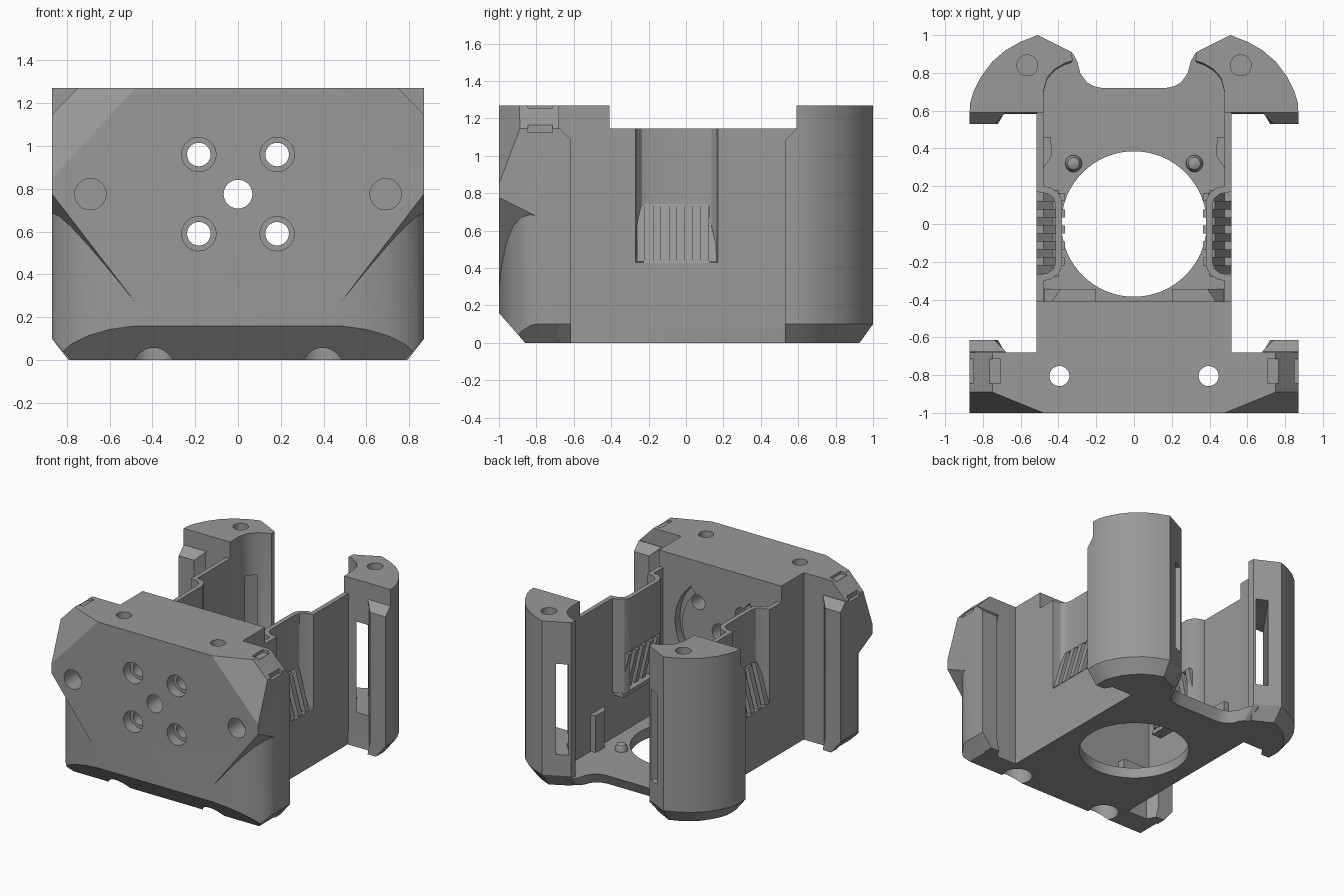
import bpy, bmesh, math
from mathutils import Vector

if "Cube" in bpy.data.objects:
    bpy.data.objects.remove(bpy.data.objects["Cube"])

grey = bpy.data.materials.new("mid grey")
grey.diffuse_color = (0.32, 0.32, 0.32, 1)
grey.use_nodes = True
grey.node_tree.nodes["Principled BSDF"].inputs["Base Color"].default_value = grey.diffuse_color


def make(name, bm):
    bmesh.ops.recalc_face_normals(bm, faces=bm.faces)
    mesh = bpy.data.meshes.new(name)
    bm.to_mesh(mesh)
    bm.free()
    ob = bpy.data.objects.new(name, mesh)
    bpy.context.collection.objects.link(ob)
    mesh.materials.append(grey)
    return ob


def loft(name, layers, s=1):
    """Stack outlines: each layer is a list of (x, y, z); s=-1 mirrors in x."""
    bm = bmesh.new()
    rings = [[bm.verts.new((s * x, y, z)) for x, y, z in layer] for layer in layers]
    n = len(rings[0])
    for a, b in zip(rings, rings[1:]):
        for i in range(n):
            j = (i + 1) % n
            bm.faces.new((a[i], a[j], b[j], b[i]))
    bm.faces.new(rings[0])
    bm.faces.new(rings[-1])
    return make(name, bm)


def at(pts, z):
    return [(x, y, z) for x, y in pts]


def prism(name, pts, z0, z1, s=1):
    return loft(name, [at(pts, z0), at(pts, z1)], s)


def box(name, x0, x1, y0, y1, z0, z1, s=1):
    return prism(name, [(x0, y0), (x1, y0), (x1, y1), (x0, y1)], z0, z1, s)


def disc(x, y, r, n=40):
    return [(x + r * math.cos(2 * math.pi * i / n), y + r * math.sin(2 * math.pi * i / n))
            for i in range(n)]


def prism_y(name, pts, y0, y1, s=1):
    """Extrude an x-z outline along y."""
    return loft(name, [[(x, y, z) for x, z in pts] for y in (y0, y1)], s)


def cut(ob, cutter):
    mod = ob.modifiers.new("cut", 'BOOLEAN')
    mod.operation = 'DIFFERENCE'
    mod.solver = 'EXACT'
    mod.object = cutter
    bpy.context.view_layer.objects.active = ob
    bpy.ops.object.modifier_apply(modifier=mod.name)
    bpy.data.objects.remove(cutter)


def slice_off(ob, point, normal):
    """Remove everything on the normal side of a plane and cap it."""
    bm = bmesh.new()
    bm.from_mesh(ob.data)
    res = bmesh.ops.bisect_plane(bm, geom=bm.verts[:] + bm.edges[:] + bm.faces[:], dist=1e-5,
                                 plane_co=point, plane_no=Vector(normal).normalized(),
                                 clear_outer=True)
    edges = [e for e in res['geom_cut'] if isinstance(e, bmesh.types.BMEdge)]
    bmesh.ops.holes_fill(bm, edges=edges, sides=0)
    bmesh.ops.recalc_face_normals(bm, faces=bm.faces)
    bm.to_mesh(ob.data)
    bm.free()


# Front block with side wings
half = [(.87, -1), (.87, -.68), (.515, -.68), (.515, -.41)]
front = prism("front_block", half + [(-x, y) for x, y in reversed(half)], 0, 1.27)
slice_off(front, (0, -1, .16), (0, -.16, -.14))
for s in (1, -1):
    slice_off(front, (s * .78, 0, 0), (s * .1, 0, -.09))
    slice_off(front, (s * .75, 0, 1.27), (s * .125, 0, .12))
    slice_off(front, (s * .48, -1, 1.27), (s * 1.077, -2.64, 1))

# Rounded lower corners under slanted ledges, notches on the upper corners
corner = [(.48, -1), (.60, -.985), (.70, -.96), (.78, -.925), (.835, -.88), (.865, -.83),
          (.875, -.78), (.95, -.78), (.95, -1.05), (.48, -1.05)]
for s in (1, -1):
    top = [(x, y, .27 + 1.3 * (x - .48) - .5 * (y + 1)) for x, y in corner]
    cut(front, loft("cutter", [at(corner, -.1), top], s))
    cut(front, box("cutter", .71, .765, -.845, -.715, 1.25, 1.4, s))
    cut(front, box("cutter", .845, .95, -.845, -.715, 1.125, 1.165, s))

# Screw holes
for x, z in ((-.183, .96), (.183, .96), (-.183, .59), (.183, .59)):
    cut(front, prism_y("cutter", disc(x, z, .055), -1.1, -.3))
    cut(front, prism_y("cutter", disc(x, z, .08), -1.1, -.92))
cut(front, prism_y("cutter", disc(0, .775, .067), -1.1, -.3))
for s in (1, -1):
    cut(front, prism_y("cutter", disc(.69, .775, .073), -1.1, -.85, s))
    cut(front, prism("cutter", disc(.395, -.805, .053), -.1, 1.4, s))
    cut(front, prism("cutter", disc(.395, -.805, .105), -.1, .15, s))
    # curved grooves in the inner face
    a = [math.radians(-50 + 10 * i) for i in range(11)]
    arc = [(.38 * math.cos(t), .775 + .38 * math.sin(t)) for t in a]
    arc += [(.32 * math.cos(t), .775 + .32 * math.sin(t)) for t in reversed(a)]
    cut(front, prism_y("cutter", arc, -.47, -.3, s))

# Floor with the round opening and a flared rear edge
edge = [(.515, -.42), (.515, .60), (.47, .85), (.36, .925), (.325, .905), (.30, .86),
        (.285, .80), (.25, .75), (.215, .73), (.17, .72)]
low = [(x, y if y < .65 else .6 + (y - .6) * .72) for x, y in edge]
full = [e + [(-x, y) for x, y in reversed(e)] for e in (low, edge)]
floor = loft("floor", [at(full[0], 0), at(full[1], .08)])
cut(floor, prism("cutter", disc(0, 0, .385, 64), -.1, .3))

pillar_outline = [(.48, .59), (.87, .59), (.868, .64), (.85, .70), (.81, .78), (.75, .86),
                  (.68, .92), (.60, .965), (.51, 1), (.33, .91), (.325, .865), (.37, .85),
                  (.42, .82), (.46, .775), (.48, .70)]


def shrink(pts):
    return [(.48 + (x - .48) * .8, .55 + (y - .55) * .84) for x, y in pts]


for s, side in ((1, "right"), (-1, "left")):
    # Rear pillar with bevelled foot, oblique window and top screw hole
    pillar = loft(side + "_rear_pillar", [at(shrink(pillar_outline), 0), at(pillar_outline, .1),
                                          at(pillar_outline, 1.27)], s)
    cut(pillar, prism("cutter", [(.655, .49), (.76, .49), (.336, 1.08), (.23, 1.08)], .26, .95, s))
    cut(pillar, prism("cutter", disc(.565, .84, .055), 1.05, 1.4, s))

    # Retaining lips on the pillar and the front wing
    lip = [(.68, .60), (.74, .53), (.87, .53), (.87, .60)]
    foot = [(.68, .60), (.72, .53), (.79, .53), (.79, .60)]
    tip = [(.68, .60), (.68, .59), (.87, .59), (.87, .60)]
    layers = [at(foot, 0), at(lip, .1), at(lip, 1.085), at(tip, 1.145)]
    loft(side + "_rear_lip", layers, s)
    loft(side + "_front_lip", [[(x, -y - .085, z) for x, y, z in la] for la in layers], s)

    # Side wall with a recessed pocket
    wall = box(side + "_side_wall", .48, .515, -.42, .60, 0, 1.145, s)
    cut(wall, box("cutter", .4, .6, -.27, .17, .43, 1.3, s))
    jog = [(.515, -.27), (.455, -.26), (.425, -.235), (.415, -.20), (.415, .10), (.425, .135),
           (.455, .16), (.515, .17), (.515, .205), (.445, .195), (.40, .165), (.38, .12),
           (.38, -.22), (.40, -.265), (.445, -.295), (.515, -.305)]
    pocket = prism(side + "_pocket_wall", jog, .43, 1.145, s)
    cut(pocket, box("cutter", .3, .45, -.225, .125, .3, .74, s))
    box(side + "_pocket_sill", .40, .515, -.28, .18, .40, .43, s)

    # Slanted vent slats in two alternating rows
    for i in range(10):
        y = -.262 + i * .0425
        x = .48 if i % 2 else .515
        prism_y(side + "_vent_slat", [(x, .435), (x - .085, .735), (x - .115, .735), (x - .045, .435)],
                y, y + .0425, s)

    # Floor details: corner post, locating stud and ramp
    prism(side + "_corner_post", [(.49, .28), (.435, .36), (.44, .46), (.49, .46)], .06, .36, s)
    loft(side + "_locating_stud", [at(disc(.32, .32, .045, 20), .07), at(disc(.32, .32, .045, 20), .10),
                                   at(disc(.32, .32, .032, 20), .125), at(disc(.32, .32, .01, 20), .135)], s)
    loft(side + "_floor_ramp", [at([(.20, -.42), (.485, -.42), (.485, -.345), (.20, -.345)], .07),
                                at([(.20, -.42), (.44, -.42), (.39, -.345), (.20, -.345)], .16)], s)

# Smooth the rounded surfaces, keep edges crisp
for ob in bpy.context.scene.objects:
    ob.select_set(True)
bpy.context.view_layer.objects.active = front
bpy.ops.object.shade_smooth_by_angle(angle=math.radians(28))
